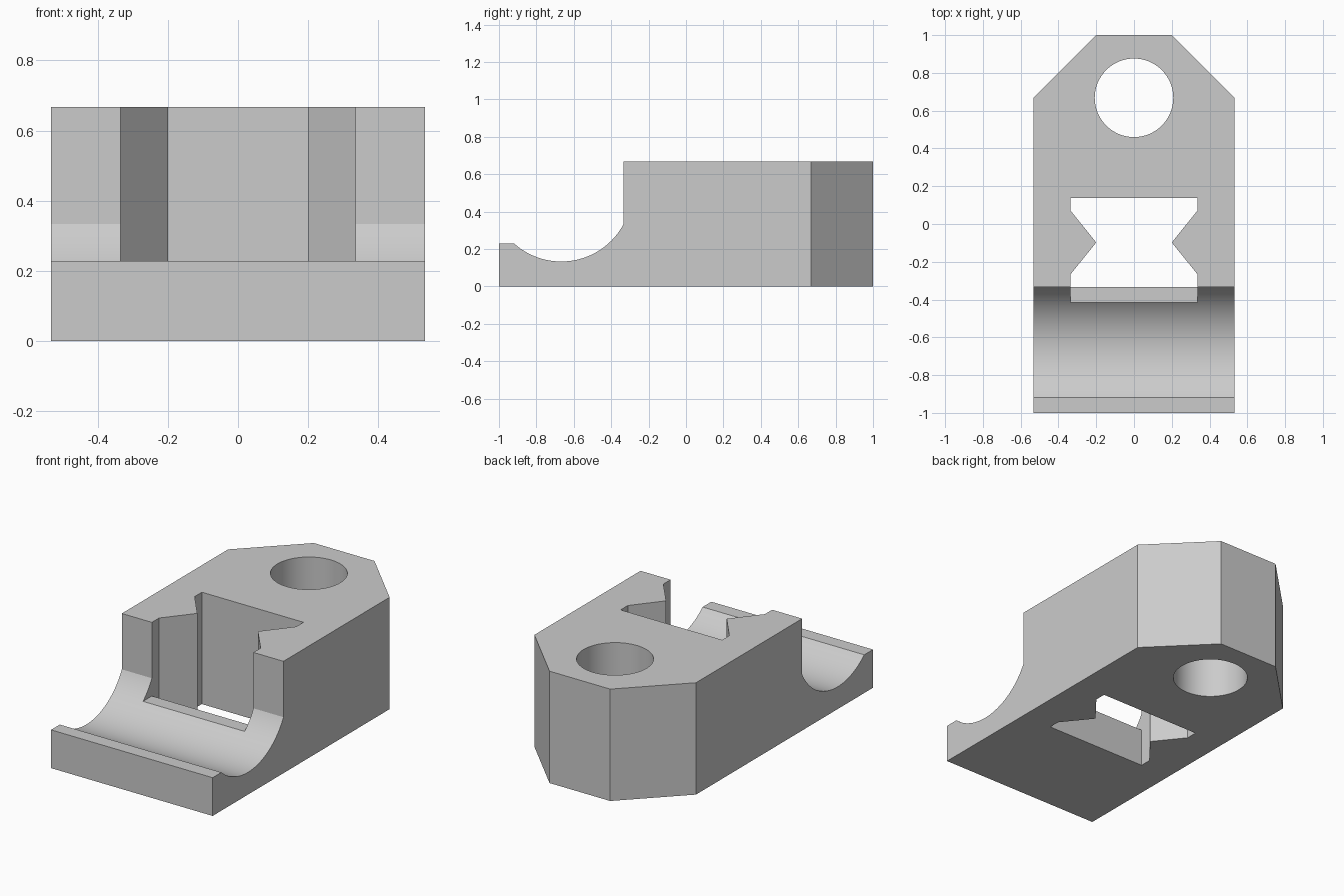
import bpy
import bmesh
import math
from mathutils import Vector

cube = bpy.data.objects.get("Cube")
if cube:
    bpy.data.objects.remove(cube, do_unlink=True)

grey = bpy.data.materials.new("light_grey")
grey.use_nodes = True
grey.diffuse_color = (0.6, 0.6, 0.6, 1)
grey.node_tree.nodes["Principled BSDF"].inputs["Base Color"].default_value = (0.6, 0.6, 0.6, 1)

HALF_W = 0.533
HEIGHT = 0.667
LEDGE = 0.228      # height of the front lip and the notch floor
SHOULDER = -0.333  # y where the tall block begins


def prism(name, outline, offset):
    """Extrude a closed outline of 3D points along an offset."""
    bm = bmesh.new()
    base = bm.faces.new([bm.verts.new(p) for p in outline])
    out = bmesh.ops.extrude_face_region(bm, geom=[base])
    moved = [v for v in out["geom"] if isinstance(v, bmesh.types.BMVert)]
    bmesh.ops.translate(bm, verts=moved, vec=Vector(offset))
    bmesh.ops.recalc_face_normals(bm, faces=bm.faces[:])
    mesh = bpy.data.meshes.new(name)
    bm.to_mesh(mesh)
    bm.free()
    mesh.materials.append(grey)
    obj = bpy.data.objects.new(name, mesh)
    bpy.context.collection.objects.link(obj)
    return obj


def cut(target, name, outline, offset):
    """Subtract a prism from the target."""
    cutter = prism(name, outline, offset)
    bpy.context.view_layer.objects.active = target
    mod = target.modifiers.new(name, "BOOLEAN")
    mod.operation = "DIFFERENCE"
    mod.solver = "EXACT"
    mod.object = cutter
    bpy.ops.object.modifier_apply(modifier=name)
    bpy.data.objects.remove(cutter, do_unlink=True)


def mirrored(half, z):
    """Close a plan outline by mirroring its +x half."""
    return [(x, y, z) for x, y in half] + [(-x, y, z) for x, y in reversed(half)]


# Body: straight sides and a chamfered back
body = prism("clamp_block",
             mirrored([(HALF_W, -1), (HALF_W, 0.667), (0.2, 1)], 0),
             (0, 0, HEIGHT))

# Round trough, with the space above it and the front lip cleared
radius, cy = 0.378, -0.667
cz = 0.133 + radius
start = math.pi + math.asin((cz - LEDGE) / radius)
end = 2 * math.pi - math.acos((SHOULDER - cy) / radius)
steps = 48
arc = []
for i in range(steps + 1):
    a = start + (end - start) * i / steps
    arc.append((-1, cy + radius * math.cos(a), cz + radius * math.sin(a)))
arc[-1] = (-1, SHOULDER, arc[-1][2])
cut(body, "trough_cutter",
    [(-1, -1.2, 1), (-1, -1.2, LEDGE)] + arc + [(-1, SHOULDER, 1)], (2, 0, 0))

# Waisted slot through the full height
cut(body, "slot_cutter",
    mirrored([(0.335, SHOULDER), (0.335, -0.265), (0.2, -0.098),
              (0.335, 0.07), (0.335, 0.138)], -0.2), (0, 0, 1.2))

# Notch opening the slot towards the trough
cut(body, "notch_cutter",
    mirrored([(0.335, -0.6), (0.335, -0.3)], LEDGE), (0, 0, 1))

# Round bolt hole
cut(body, "hole_cutter",
    [(0.208 * math.cos(i * math.tau / 64), 0.668 + 0.208 * math.sin(i * math.tau / 64), -0.2)
     for i in range(64)], (0, 0, 1.2))

# Smooth the curved walls only
bpy.ops.object.select_all(action="DESELECT")
body.select_set(True)
bpy.context.view_layer.objects.active = body
bpy.ops.object.shade_smooth_by_angle(angle=math.radians(20))
